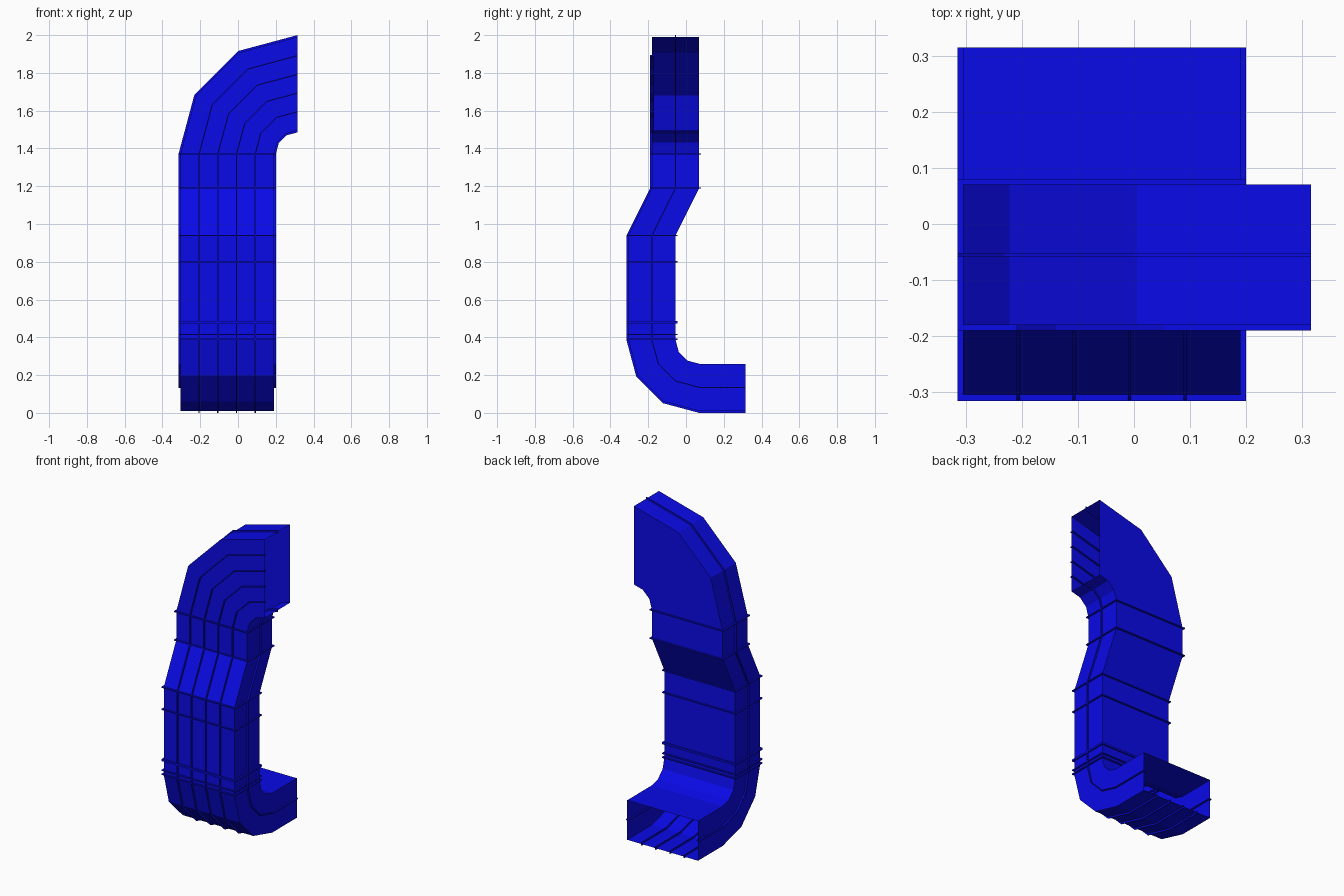
import bpy, bmesh
from math import sin, cos, radians

if "Cube" in bpy.data.objects:
    bpy.data.objects.remove(bpy.data.objects["Cube"])

W, D = 0.495, 0.25        # duct width and depth
R = 0.125                 # inner bend radius
OUT, HALF = 0.01, 0.003   # rib height and half thickness

blue = bpy.data.materials.new("duct_blue")
blue.diffuse_color = (0.003, 0.003, 0.8, 1)
blue.use_nodes = True
blue.node_tree.nodes["Principled BSDF"].inputs["Base Color"].default_value = blue.diffuse_color


# Stations map (u, v) = (distance from inner side, distance from back) to 3D
def end_station(u, v):
    return (0.19 - u, 0.315, 0.385 - R - v)

def lower_bend(deg):
    a = radians(deg)
    return lambda u, v: (0.19 - u, 0.07 - (R + v) * cos(a), 0.385 - (R + v) * sin(a))

def level(z):
    t = min(max((z - 0.94) / 0.25, 0), 1)
    back = -0.055 + 0.125 * t
    return lambda u, v: (0.19 - u, back - v, z)

def upper_bend(deg):
    a = radians(deg)
    return lambda u, v: (0.315 - (R + u) * cos(a), 0.07 - v, 1.37 + (R + u) * sin(a))

stations = ([end_station] + [lower_bend(d) for d in (90, 60, 30, 0)]
            + [level(z) for z in (0.94, 1.19)]
            + [upper_bend(d) for d in (0, 30, 60, 90)])


def rect(u0, u1, v0, v1):
    return [(u0, v0), (u1, v0), (u1, v1), (u0, v1)]

def finish(name, bm):
    bmesh.ops.recalc_face_normals(bm, faces=bm.faces)
    me = bpy.data.meshes.new(name)
    bm.to_mesh(me)
    bm.free()
    me.materials.append(blue)
    ob = bpy.data.objects.new(name, me)
    bpy.context.collection.objects.link(ob)

def bridge(bm, a, b):
    for i in range(4):
        j = (i + 1) % 4
        bm.faces.new((a[i], a[j], b[j], b[i]))

def sweep(name, loop, capped):
    bm = bmesh.new()
    rows = [[bm.verts.new(s(u, v)) for u, v in loop] for s in stations]
    for a, b in zip(rows, rows[1:]):
        bridge(bm, a, b)
    if capped:
        bm.faces.new(rows[0])
        bm.faces.new(rows[-1])
    finish(name, bm)

def ring(name, z, half):
    bm = bmesh.new()
    loops = []
    for o, h in ((OUT, -half), (OUT, half), (-OUT, half), (-OUT, -half)):
        s = level(z)
        pts = [s(u, v) for u, v in rect(-o, W + o, -o, D + o)]
        loops.append([bm.verts.new((x, y, zz + h)) for x, y, zz in pts])
    for i in range(4):
        bridge(bm, loops[i], loops[(i + 1) % 4])
    finish(name, bm)


# Open-ended duct shell
sweep("duct_shell", rect(0, W, 0, D), False)

# Four ribs along the front face
for i in range(1, 5):
    u = W * i / 5
    sweep(f"front_rib_{i}", rect(u - HALF, u + HALF, D - OUT, D + OUT), True)

# One rib along the middle of each side
for name, u in (("inner_side_rib", 0), ("outer_side_rib", W)):
    sweep(name, rect(u - OUT, u + OUT, D / 2 - HALF, D / 2 + HALF), True)

# Joint rings around the upright run
for i, z in enumerate((0.39, 0.415, 0.48, 0.80, 0.94, 1.19, 1.37)):
    ring(f"joint_ring_{i + 1}", z, 0.006 if z == 0.48 else HALF)
